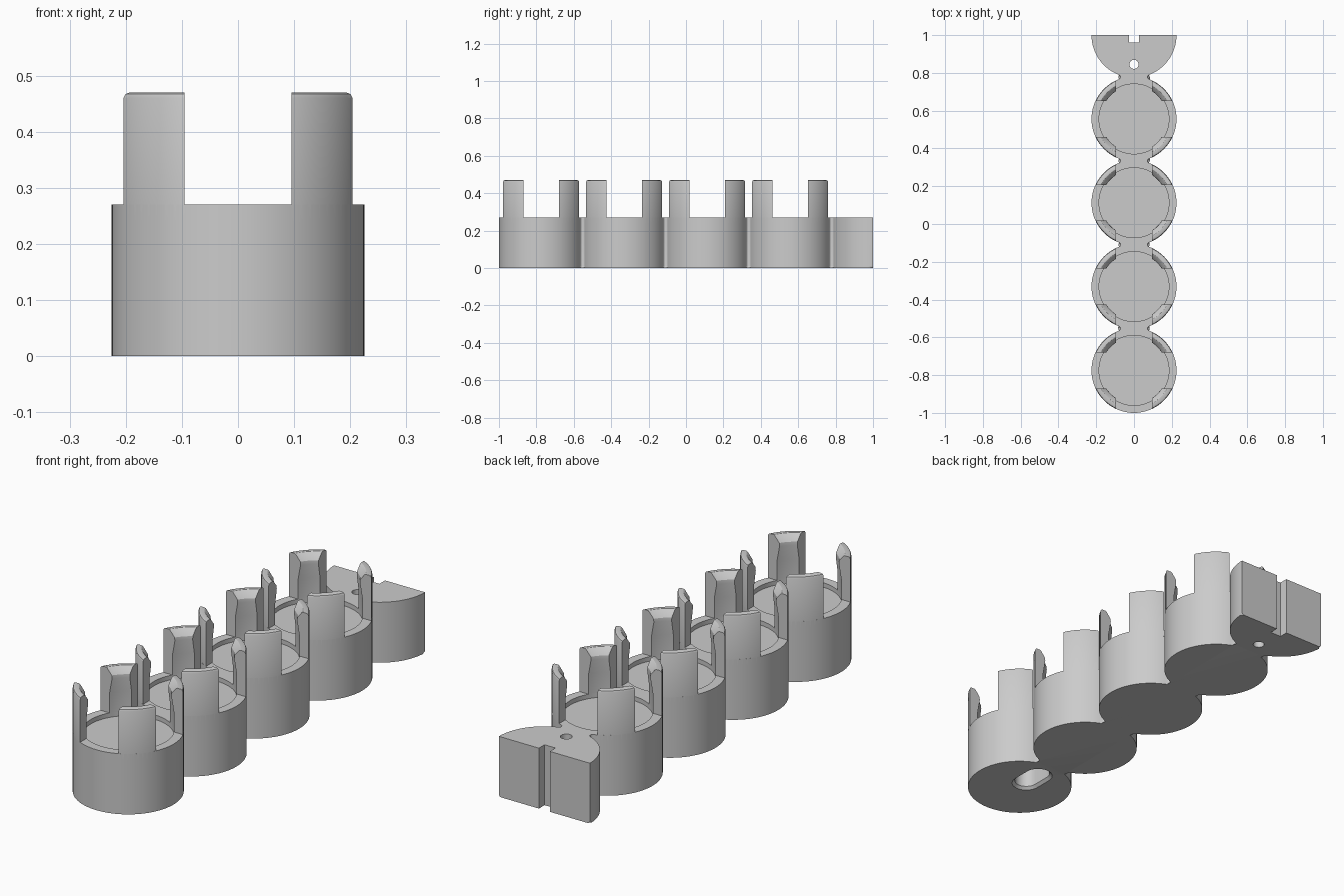
import bpy, bmesh
from math import sin, cos, radians, atan2, sqrt, degrees

if "Cube" in bpy.data.objects:
    bpy.data.objects.remove(bpy.data.objects["Cube"], do_unlink=True)

R, RIM, H = 0.225, 0.185, 0.27       # cup radius, recess radius, cup height
FILLET = 0.012                       # neck and bottom edge rounding
STEP = 0.44375                       # distance between cup centres
CENTRES = [-0.775 + STEP * i for i in range(5)]   # the last is the half block

grey = bpy.data.materials.new("plain_grey")
grey.use_nodes = True
grey.diffuse_color = (0.6, 0.6, 0.6, 1)
grey.node_tree.nodes["Principled BSDF"].inputs["Base Color"].default_value = (0.6, 0.6, 0.6, 1)


def arc(cx, cy, r, a, b, n):
    return [(cx + r * cos(radians(a + (b - a) * i / n)),
             cy + r * sin(radians(a + (b - a) * i / n))) for i in range(n + 1)]


def loft(bm, layers):
    """Closed solid through matching outlines given as (z, points)."""
    rings = [[bm.verts.new((x, y, z)) for x, y in pts] for z, pts in layers]
    for low, high in zip(rings, rings[1:]):
        for i in range(len(low)):
            j = (i + 1) % len(low)
            bm.faces.new((low[i], low[j], high[j], high[i]))
    bm.faces.new(rings[0][::-1])
    bm.faces.new(rings[-1])


def finish(name, bm):
    bmesh.ops.recalc_face_normals(bm, faces=bm.faces)
    mesh = bpy.data.meshes.new(name)
    bm.to_mesh(mesh)
    bm.free()
    mesh.materials.append(grey)
    obj = bpy.data.objects.new(name, mesh)
    bpy.context.collection.objects.link(obj)
    return obj


def activate(obj):
    bpy.ops.object.select_all(action='DESELECT')
    obj.select_set(True)
    bpy.context.view_layer.objects.active = obj


# Outline of the joined cups, with filleted necks and a notched half block
neck_x = sqrt((R + FILLET) ** 2 - (STEP / 2) ** 2)
turn = degrees(atan2(STEP / 2, neck_x))
side = []
for i, cy in enumerate(CENTRES):
    start = -90 if i == 0 else -turn
    end = 0 if i == 4 else turn
    side += arc(0, cy, R, start, end, 40 if i < 4 else 20)
    if i < 4:
        side += arc(neck_x, cy + STEP / 2, FILLET, 180 + turn, 180 - turn, 8)[1:-1]
side += [(0.027, 1), (0.027, 0.96)]
outline = side + [(-x, y) for x, y in reversed(side[1:])]

# Body with a rounded bottom edge
bm = bmesh.new()
loft(bm, [(0, outline), (H, outline)])
bottom = [e for e in bm.edges
          if all(v.co.z < 0.001 for v in e.verts)
          and not all(v.co.y > 0.95 and (v.co.y > 0.999 or abs(v.co.x) < 0.03) for v in e.verts)]
bmesh.ops.bevel(bm, geom=bottom, offset=FILLET, segments=4, profile=0.5,
                affect='EDGES', clamp_overlap=False)
body = finish("cup_row_body", bm)

# Cutter: shallow recesses, hole in the block, slot under the front cup
bm = bmesh.new()
for cy in CENTRES[:4]:
    disc = arc(0, cy, RIM, 0, 360, 72)[:-1]
    loft(bm, [(H - 0.02, disc), (H + 0.05, disc)])
hole = arc(0, 0.845, 0.024, 0, 360, 24)[:-1]
loft(bm, [(-0.05, hole), (H + 0.05, hole)])


def slot(r):
    mid = CENTRES[0] + 0.085
    return arc(0, mid + 0.04, r, 0, 180, 16) + arc(0, mid - 0.04, r, 180, 360, 16)


loft(bm, [(-0.01, slot(0.072)), (0.012, slot(0.05)), (0.2, slot(0.05))])
cutter = finish("cutter", bm)
cutter.hide_render = True

activate(body)
cut = body.modifiers.new("cut", 'BOOLEAN')
cut.operation = 'DIFFERENCE'
cut.solver = 'EXACT'
cut.object = cutter
bpy.ops.object.modifier_apply(modifier="cut")
bpy.data.objects.remove(cutter, do_unlink=True)
bpy.ops.object.shade_smooth_by_angle(angle=radians(30))

# Holding posts: a revolved hooked profile, trimmed square on both sides
PROFILE = [(RIM, H - 0.03), (R, H - 0.03), (R, 0.46), (R - 0.003, 0.467), (R - 0.01, 0.47),
           (0.2, 0.47), (0.195, 0.467), (0.176, 0.44), (0.175, 0.425), (RIM, 0.36)]


def add_post(name, cy, sx, sy):
    bm = bmesh.new()
    rings = []
    for i in range(19):
        a = radians(90 * i / 18)
        rings.append([bm.verts.new((r * cos(a), r * sin(a), z)) for r, z in PROFILE])
    for p, q in zip(rings, rings[1:]):
        for i in range(len(p)):
            j = (i + 1) % len(p)
            bm.faces.new((p[i], p[j], q[j], q[i]))
    for normal in ((1, 0, 0), (0, 1, 0)):
        geom = bm.verts[:] + bm.edges[:] + bm.faces[:]
        cutting = bmesh.ops.bisect_plane(bm, geom=geom, plane_co=(0.095, 0.095, 0),
                                         plane_no=normal, clear_inner=True)
        loop = [e for e in cutting["geom_cut"] if isinstance(e, bmesh.types.BMEdge)]
        bmesh.ops.holes_fill(bm, edges=loop, sides=0)
    for v in bm.verts:
        v.co.x *= sx
        v.co.y = cy + sy * v.co.y
    post = finish(name, bm)
    activate(post)
    bpy.ops.object.shade_smooth_by_angle(angle=radians(30))


for number, cy in enumerate(CENTRES[:4], 1):
    for sx, across in ((1, "left"), (-1, "right")):
        for sy, along in ((-1, "front"), (1, "back")):
            add_post(f"cup_{number}_{along}_{across}_post", cy, sx, sy)
